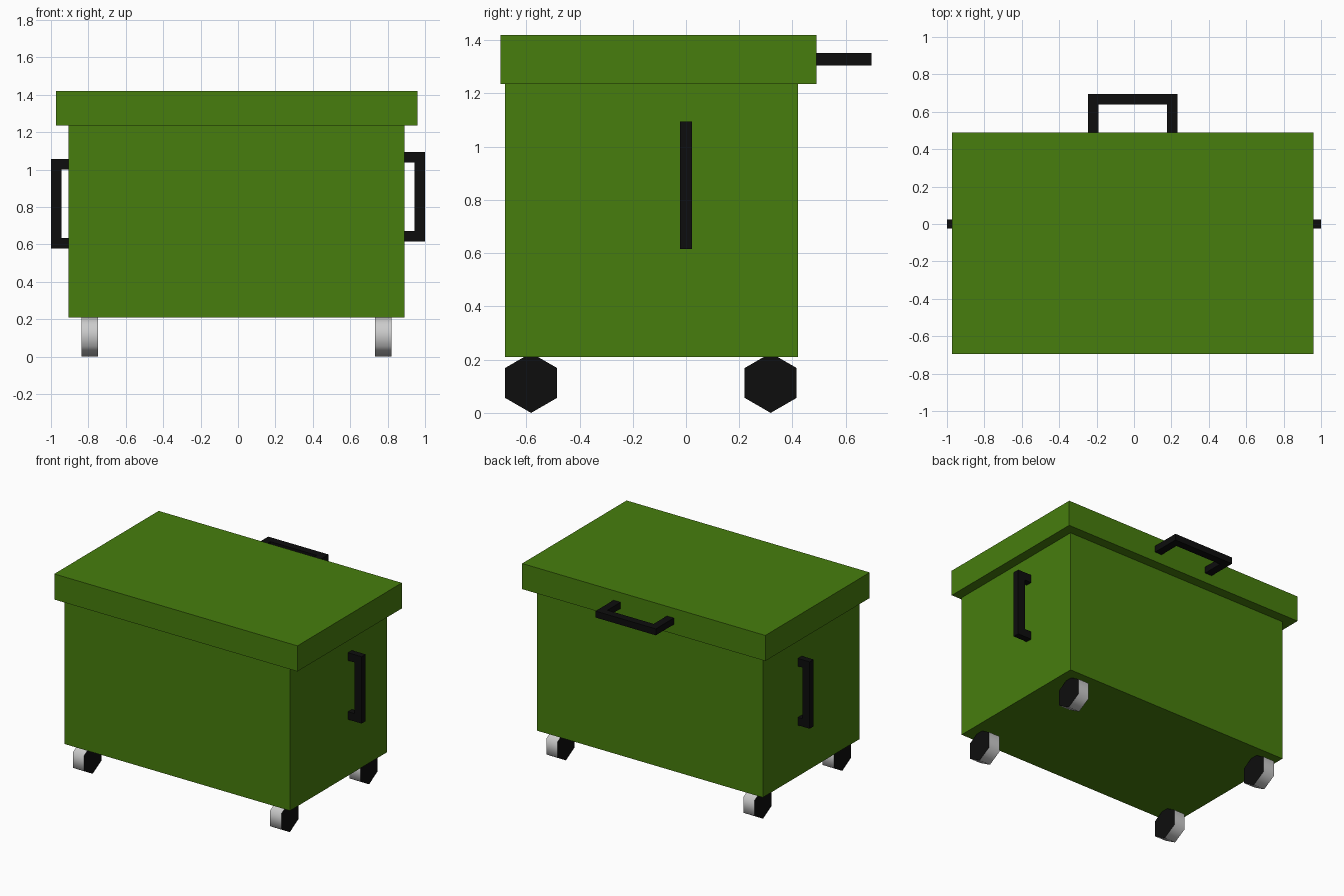
import bpy, bmesh, math
from mathutils import Matrix, Vector

if "Cube" in bpy.data.objects:
    bpy.data.objects.remove(bpy.data.objects["Cube"])


def material(name, rgb):
    m = bpy.data.materials.new(name)
    m.diffuse_color = (*rgb, 1)
    m.use_nodes = True
    m.node_tree.nodes["Principled BSDF"].inputs["Base Color"].default_value = m.diffuse_color
    return m


GREEN = material("bin green", (0.063, 0.207, 0.004))
BLACK = material("black plastic", (0.004, 0.004, 0.004))
GREY = material("light grey tread", (0.6, 0.6, 0.6))


def finish(bm, name, *mats):
    bmesh.ops.recalc_face_normals(bm, faces=bm.faces)
    mesh = bpy.data.meshes.new(name)
    bm.to_mesh(mesh)
    bm.free()
    for m in mats:
        mesh.materials.append(m)
    obj = bpy.data.objects.new(name, mesh)
    bpy.context.collection.objects.link(obj)
    return obj


def box(name, lo, hi, mat):
    lo, hi = Vector(lo), Vector(hi)
    bm = bmesh.new()
    bmesh.ops.create_cube(bm, size=1, matrix=Matrix.Translation((lo + hi) / 2)
                          @ Matrix.Diagonal((*(hi - lo), 1)))
    return finish(bm, name, mat)


def handle(name, base, out, along, length, reach, depth=0.046, t=0.056):
    """U-shaped grip: starts at base, stands off along 'out', spans 'along'."""
    base, out, along = Vector(base), Vector(out), Vector(along)
    side = out.cross(along)
    h = length / 2
    profile = [(-h, 0), (-h, reach), (h, reach), (h, 0),
               (h - t, 0), (h - t, reach - t), (-h + t, reach - t), (-h + t, 0)]
    bm = bmesh.new()
    face = bm.faces.new([bm.verts.new(base + along * a + out * o - side * depth / 2)
                         for a, o in profile])
    new = bmesh.ops.extrude_face_region(bm, geom=[face])["geom"]
    bmesh.ops.translate(bm, vec=side * depth,
                        verts=[v for v in new if isinstance(v, bmesh.types.BMVert)])
    return finish(bm, name, BLACK)


def wheel(name, x, y, width=0.088, r=0.1125):
    """Six-sided wheel, corner down, smooth grey tread and black end caps."""
    bm = bmesh.new()
    bmesh.ops.create_cone(bm, cap_ends=True, segments=6, radius1=r, radius2=r, depth=width)
    bmesh.ops.rotate(bm, verts=bm.verts, matrix=Matrix.Rotation(math.pi / 2, 3, 'Y'))
    # put a corner at the bottom whatever the starting angle
    v = bm.verts[:][0].co
    ang = math.atan2(v.z, v.y)
    bmesh.ops.rotate(bm, verts=bm.verts, matrix=Matrix.Rotation(-math.pi / 2 - ang, 3, 'X'))
    bmesh.ops.translate(bm, verts=bm.verts, vec=(x, y, r))
    bm.normal_update()
    for f in bm.faces:
        cap = abs(f.normal.x) > 0.9
        f.material_index = 0 if cap else 1
        f.smooth = not cap
    for e in bm.edges:
        e.smooth = all(f.smooth for f in e.link_faces)
    return finish(bm, name, BLACK, GREY)


# Container and lid
box("bin_body", (-0.905, -0.68, 0.21), (0.89, 0.42, 1.24), GREEN)
box("lid", (-0.974, -0.696, 1.236), (0.96, 0.49, 1.42), GREEN)

# Carrying handles on the sides and lifting handle on the lid's back
handle("left_handle", (-0.905, 0, 0.818), (-1, 0, 0), (0, 0, 1), 0.48, 0.095)
handle("right_handle", (0.89, 0, 0.855), (1, 0, 0), (0, 0, 1), 0.48, 0.11)
handle("lid_handle", (-0.007, 0.49, 1.328), (0, 1, 0), (1, 0, 0), 0.48, 0.206)

# Four wheels
for sx, x in (("left", -0.792), ("right", 0.776)):
    for sy, y in (("front", -0.582), ("back", 0.318)):
        wheel(f"{sy}_{sx}_wheel", x, y)
